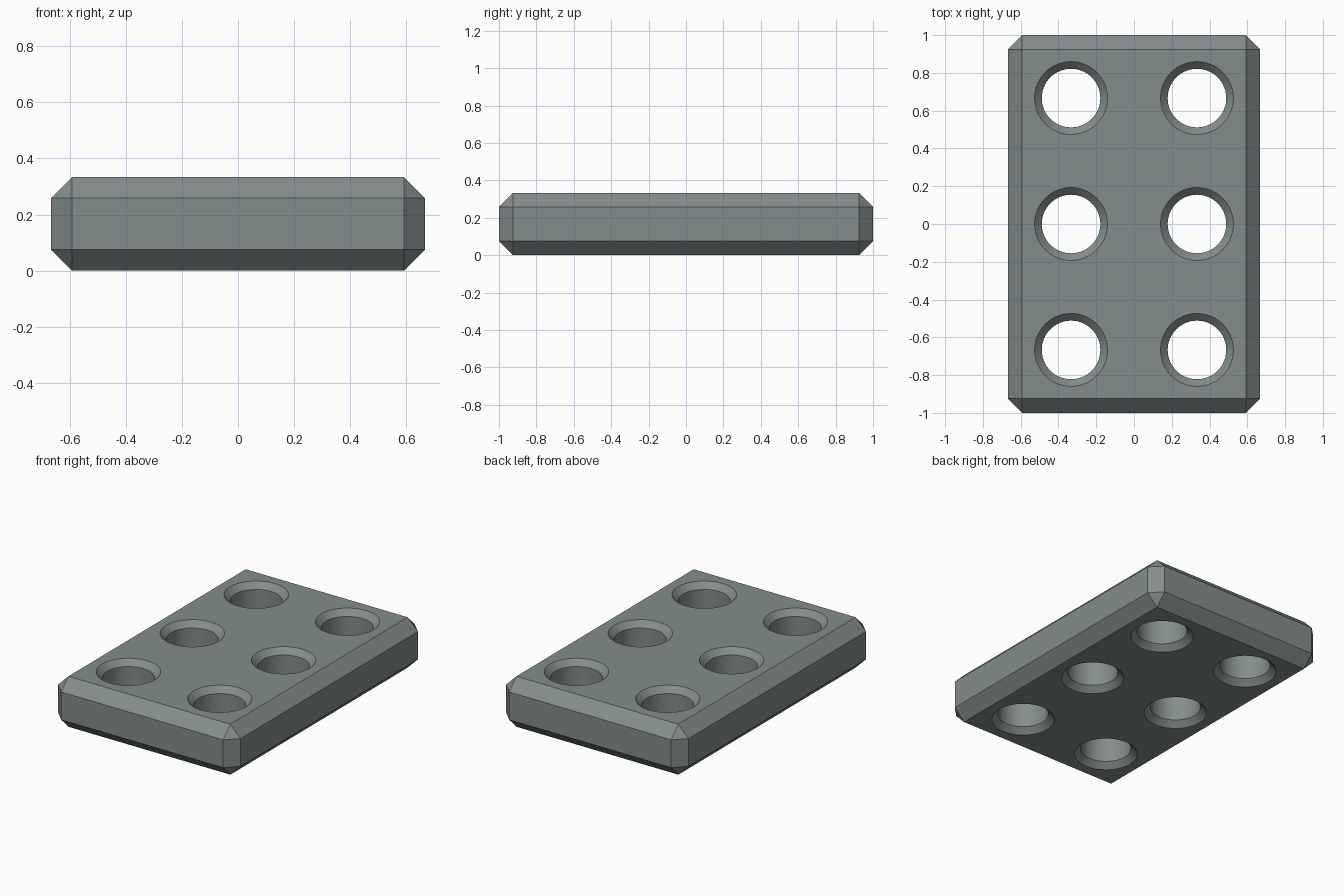
import bpy, bmesh, math

if "Cube" in bpy.data.objects:
    bpy.data.objects.remove(bpy.data.objects["Cube"])

HX, HY, HZ, C = 2 / 3, 1.0, 1 / 6, 0.075   # half sizes and edge chamfer
R, R_OUT, SINK = 0.155, 0.193, 0.038       # hole radius, rim radius, rim depth
SEG = 64

grey = bpy.data.materials.new("slate grey")
grey.diffuse_color = (0.23, 0.265, 0.265, 1)
grey.use_nodes = True
grey.node_tree.nodes["Principled BSDF"].inputs["Base Color"].default_value = grey.diffuse_color


def make_object(name, bm):
    bmesh.ops.recalc_face_normals(bm, faces=bm.faces[:])
    mesh = bpy.data.meshes.new(name)
    bm.to_mesh(mesh)
    bm.free()
    mesh.materials.append(grey)
    obj = bpy.data.objects.new(name, mesh)
    bpy.context.collection.objects.link(obj)
    return obj


# Plate: hull of three boxes gives every edge a chamfer and triangular corners
bm = bmesh.new()
for x, y, z in ((HX, HY - C, HZ - C), (HX - C, HY, HZ - C), (HX - C, HY - C, HZ)):
    for sx in (-1, 1):
        for sy in (-1, 1):
            for sz in (-1, 1):
                bm.verts.new((sx * x, sy * y, HZ + sz * z))
bmesh.ops.convex_hull(bm, input=bm.verts[:])
bmesh.ops.dissolve_limit(bm, angle_limit=0.01, verts=bm.verts[:], edges=bm.edges[:])
plate = make_object("plate", bm)

# Hole cutters: lathed profile, countersunk at both ends
bm = bmesh.new()
over = 0.02
profile = [(R_OUT + over, -over), (R, SINK), (R, 2 * HZ - SINK), (R_OUT + over, 2 * HZ + over)]
for cx in (-1 / 3, 1 / 3):
    for cy in (-2 / 3, 0, 2 / 3):
        rings = []
        for r, z in profile:
            rings.append([bm.verts.new((cx + r * math.cos(2 * math.pi * i / SEG),
                                        cy + r * math.sin(2 * math.pi * i / SEG), z))
                          for i in range(SEG)])
        for a, b in zip(rings, rings[1:]):
            for i in range(SEG):
                j = (i + 1) % SEG
                bm.faces.new((a[i], a[j], b[j], b[i]))
        bm.faces.new(rings[0][::-1])
        bm.faces.new(rings[-1])
cutter = make_object("hole_cutter", bm)
cutter.hide_render = True

# Cut the holes
mod = plate.modifiers.new("holes", 'BOOLEAN')
mod.operation = 'DIFFERENCE'
mod.solver = 'EXACT'
mod.object = cutter
bpy.context.view_layer.objects.active = plate
plate.select_set(True)
bpy.ops.object.modifier_apply(modifier=mod.name)
bpy.data.objects.remove(cutter, do_unlink=True)

# Smooth hole walls, crisp edges elsewhere
bpy.ops.object.shade_smooth_by_angle(angle=math.radians(25))
